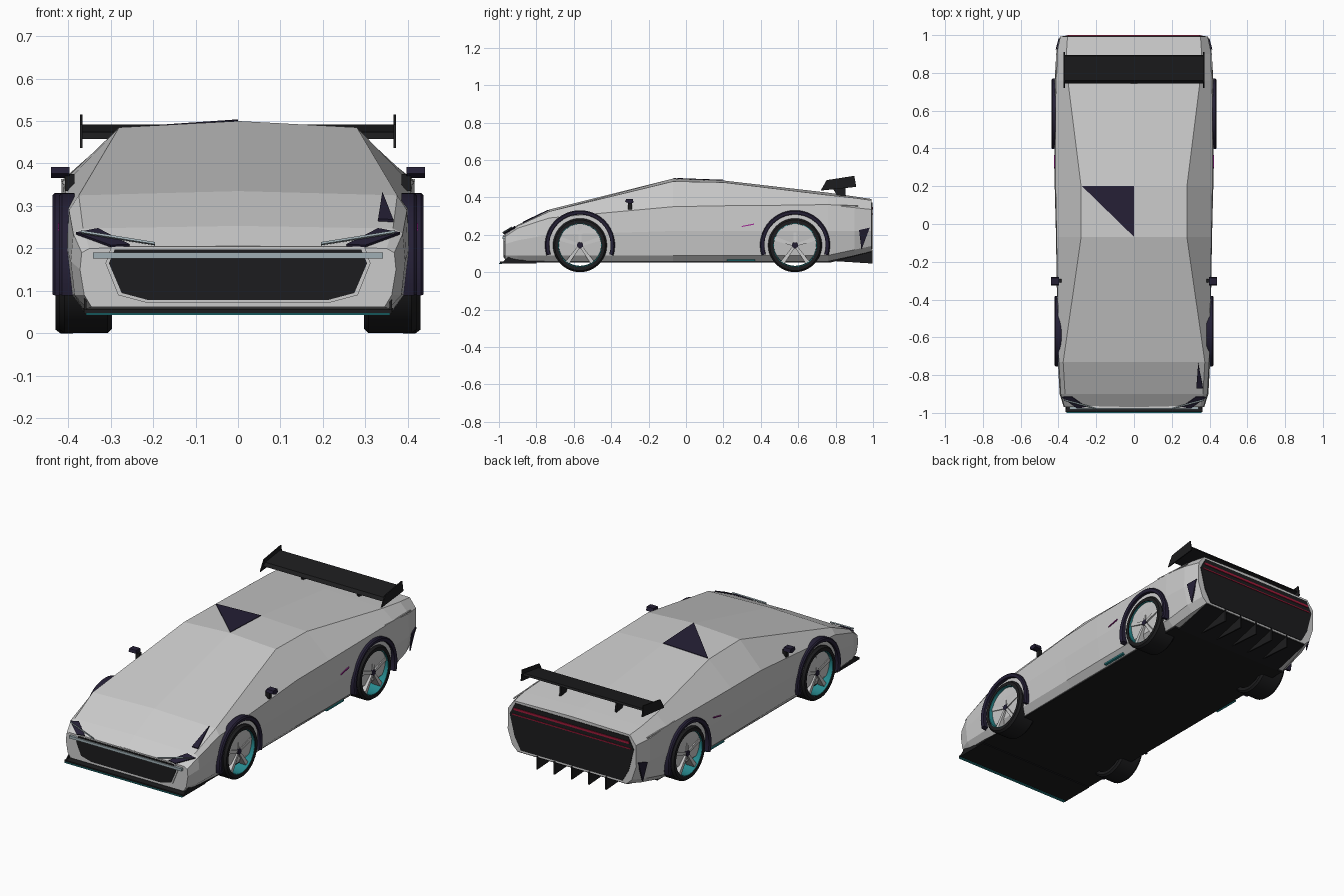
import bpy, bmesh
from math import sin, cos, pi, radians

if "Cube" in bpy.data.objects:
    bpy.data.objects.remove(bpy.data.objects["Cube"])


def mat(name, rgb):
    m = bpy.data.materials.new(name)
    m.diffuse_color = (*rgb, 1)
    m.use_nodes = True
    m.node_tree.nodes["Principled BSDF"].inputs["Base Color"].default_value = m.diffuse_color
    return m


BLACK = mat("black", (0.012, 0.012, 0.013))
PURPLE = mat("dark_purple", (0.018, 0.014, 0.036))
CYAN = mat("teal", (0.02, 0.25, 0.27))
LAMP = mat("lamp", (0.35, 0.43, 0.46))
RED = mat("red", (0.35, 0.01, 0.04))
MAGENTA = mat("magenta", (0.35, 0.02, 0.3))


def make(name, verts, faces, material=None, smooth=False):
    me = bpy.data.meshes.new(name)
    me.from_pydata(verts, [], faces)
    bm = bmesh.new()
    bm.from_mesh(me)
    bmesh.ops.recalc_face_normals(bm, faces=bm.faces)
    bm.to_mesh(me)
    bm.free()
    ob = bpy.data.objects.new(name, me)
    bpy.context.collection.objects.link(ob)
    if material:
        me.materials.append(material)
    if smooth:
        bpy.context.view_layer.objects.active = ob
        ob.select_set(True)
        bpy.ops.object.shade_smooth_by_angle(angle=radians(30))
        ob.select_set(False)
    return ob


def loft(name, rings, material=None, closed=False, smooth=False):
    """Skin a list of equal closed rings; cap the ends or join them up."""
    n, k = len(rings[0]), len(rings)
    faces = [(i * n + j, i * n + (j + 1) % n, (i + 1) % k * n + (j + 1) % n, (i + 1) % k * n + j)
             for i in range(k if closed else k - 1) for j in range(n)]
    if not closed:
        faces += [tuple(range(n)), tuple(range((k - 1) * n, k * n))]
    return make(name, [p for r in rings for p in r], faces, material, smooth)


def prism(name, poly, axis, a, b, material=None):
    """Extrude a 2D outline along x (poly is y,z) or y (poly is x,z)."""
    place = (lambda p, t: (t, p[0], p[1])) if axis == "x" else (lambda p, t: (p[0], t, p[1]))
    return loft(name, [[place(p, t) for p in poly] for t in (a, b)], material)


def box(name, x0, x1, y0, y1, z0, z1, material=None):
    return prism(name, [(y0, z0), (y1, z0), (y1, z1), (y0, z1)], "x", x0, x1, material)


def plate(name, pts, off, material):
    """Thin panel through 3D points, thickened along an offset."""
    return loft(name, [pts, [tuple(c + d for c, d in zip(p, off)) for p in pts]], material)


def revolve(name, prof, cy, cz, s, material, a0=0.0, a1=2 * pi, seg=40):
    """Turn an (x, radius) profile about an axis parallel to x."""
    full = abs(a1 - a0 - 2 * pi) < 1e-6
    rings = []
    for i in range(seg if full else seg + 1):
        a = a0 + (a1 - a0) * i / seg
        rings.append([(s * x, cy + r * cos(a), cz + r * sin(a)) for x, r in prof])
    return loft(name, rings, material, closed=full, smooth=True)


# Body shell: y, then bottom, sill, waist, shoulder, roof edge (x, z), centre z
stations = [
    (-0.968, (.345, .062), (.362, .09), (.372, .15), (.368, .19), (.35, .20), .206),
    (-0.90, (.355, .058), (.385, .09), (.394, .17), (.388, .235), (.365, .247), .253),
    (-0.73, (.365, .056), (.390, .09), (.403, .20), (.398, .29), (.375, .325), .335),
    (-0.07, (.370, .056), (.400, .09), (.413, .22), (.410, .35), (.280, .485), .500),
    (0.20, (.370, .056), (.403, .09), (.420, .22), (.415, .355), (.280, .480), .490),
    (0.76, (.370, .058), (.402, .09), (.420, .22), (.415, .36), (.350, .412), .425),
    (0.90, (.355, .088), (.390, .12), (.412, .22), (.410, .345), (.358, .397), .405),
    (0.993, (.335, .112), (.365, .14), (.392, .22), (.390, .335), (.352, .384), .391)]
rings = []
for y, *half, zc in stations:
    rings.append([(x, y, z) for x, z in half] + [(0, y, zc)] + [(-x, y, z) for x, z in reversed(half)])
loft("body", rings)


def octagon(xt, xm, xb, zt, zm, zl, zb):
    right = [(xb, zb), (xm - .03, zl), (xm, zm), (xt, zt)]
    return right + [(-x, z) for x, z in reversed(right)]


# Nose: grille with pale frame, light bar
prism("grille_frame", octagon(.298, .312, .215, .205, .165, .09, .072), "y", -0.973, -0.94)
prism("grille", octagon(.29, .304, .21, .198, .165, .095, .078), "y", -0.976, -0.94, BLACK)
box("front_light_bar", -.342, .342, -.982, -.965, .176, .190, LAMP)

# Tail: dark panel and red light strips
prism("tail_panel", octagon(.345, .378, .31, .373, .31, .19, .122), "y", .97, .996, BLACK)
box("tail_light", -.352, .352, .98, 1.0, .336, .348, RED)
box("tail_light_lower", -.362, .362, .98, .999, .308, .314, RED)

# Underside: floor, front splitter, sloping diffuser with fins
box("floor_panel", -.365, .365, -.85, .77, .051, .06, BLACK)
box("splitter", -.363, .363, -.994, -.80, .046, .056, BLACK)
box("splitter_strip", -.358, .358, -1.0, -.985, .043, .048, CYAN)
prism("diffuser", [(.77, .051), (.99, .107), (.99, .118), (.77, .062)], "x", -.335, .335, BLACK)
for i in range(-2, 3):
    prism("diffuser_fin", [(.78, .06), (.998, .046), (.998, .118), (.9, .09)], "x",
          i * .105 - .004, i * .105 + .004, BLACK)

# Rear wing
prism("wing", [(.745, .458), (.76, .474), (.89, .492), (.895, .482), (.80, .462)], "x", -.37, .37, BLACK)

# Roof and hood inlays
plate("roof_panel", [(-.275, .2, .482), (0, .2, .491), (0, -.068, .501)], (0, 0, .003), PURPLE)
plate("hood_vent", [(.34, -.735, .328), (.33, -.87, .264), (.366, -.87, .262)], (0, -.002, .006), PURPLE)

for s in (-1, 1):
    # Wing end plates and pylons
    prism("wing_end_plate", [(.72, .436), (.752, .492), (.90, .515), (.91, .456)], "x",
          s * .366, s * .372, BLACK)
    prism("wing_pylon", [(.775, .465), (.85, .47), (.855, .40), (.81, .405)], "x",
          s * .17 - .005, s * .17 + .005, BLACK)

    # Splitter end plates
    prism("splitter_end_plate", [(-.99, .048), (-.925, .10), (-.90, .07), (-.80, .05)], "x",
          s * .357, s * .363, BLACK)

    # Headlights with thin lamp strips
    plate("headlight", [(s * .255, -.966, .205), (s * .30, -.975, .203), (s * .382, -.915, .233),
                        (s * .33, -.912, .243)], (0, -.003, .005), PURPLE)
    plate("headlight_strip", [(s * .195, -.976, .207), (s * .195, -.974, .212), (s * .37, -.928, .240),
                              (s * .37, -.93, .235)], (0, -.006, .003), LAMP)

    # Door mirrors
    prism("mirror", [(-.325, .376), (-.32, .392), (-.285, .392), (-.28, .372), (-.30, .366)], "x",
          s * .397, s * .440, PURPLE)
    prism("mirror_stalk", [(-.31, .335), (-.29, .335), (-.29, .375), (-.31, .375)], "x",
          s * .385, s * .408, BLACK)

    # Side accents and rear vents
    prism("side_strip", [(.295, .241), (.30, .247), (.365, .260), (.36, .253)], "x",
          s * .40, s * .424, MAGENTA)
    box("sill_strip", s * .365, s * .388, .22, .37, .060, .068, CYAN)
    plate("rear_vent", [(s * .408, .925, .225), (s * .392, .983, .238), (s * .388, .938, .12)],
          (s * .007, 0, 0), PURPLE)
    plate("rear_crease", [(s * .41, .69, .358), (s * .404, .92, .352), (s * .404, .92, .356),
                          (s * .41, .69, .363)], (s * .007, 0, 0), None)

    # Wheels and arches
    for end, cy, xo, arch_x in (("front", -.567, .421, .421), ("rear", .583, .430, .437)):
        cz = .144
        revolve(end + "_tyre", [(.297, .117), (.297, .134), (.307, .143), (xo - .012, .144),
                                (xo, .135), (xo, .117)], cy, cz, s, BLACK, seg=48)
        revolve(end + "_rim_ring", [(.35, .110), (.35, .118), (xo - .003, .119), (xo - .003, .114)],
                cy, cz, s, CYAN, seg=48)
        revolve(end + "_arch", [(.385, .164), (arch_x - .004, .164), (arch_x, .170),
                                (arch_x, .181), (arch_x - .006, .187), (.385, .187)],
                cy, cz, s, PURPLE, radians(-17), radians(197), 28)
        # Hub and five spokes, just proud of the body side
        xs = .407 if end == "front" else .421
        revolve(end + "_hub", [(.37, .001), (.37, .018), (xs, .016), (xs, .001)], cy, cz, s, PURPLE, seg=20)
        for k in range(5):
            a = pi / 2 + k * 2 * pi / 5
            poly = [(cy + r * cos(a) - w * sin(a), cz + r * sin(a) + w * cos(a))
                    for r, w in ((.015, -.007), (.115, -.011), (.115, .011), (.015, .007))]
            prism(end + "_spoke", poly, "x", s * .37, s * (xs - .002))
